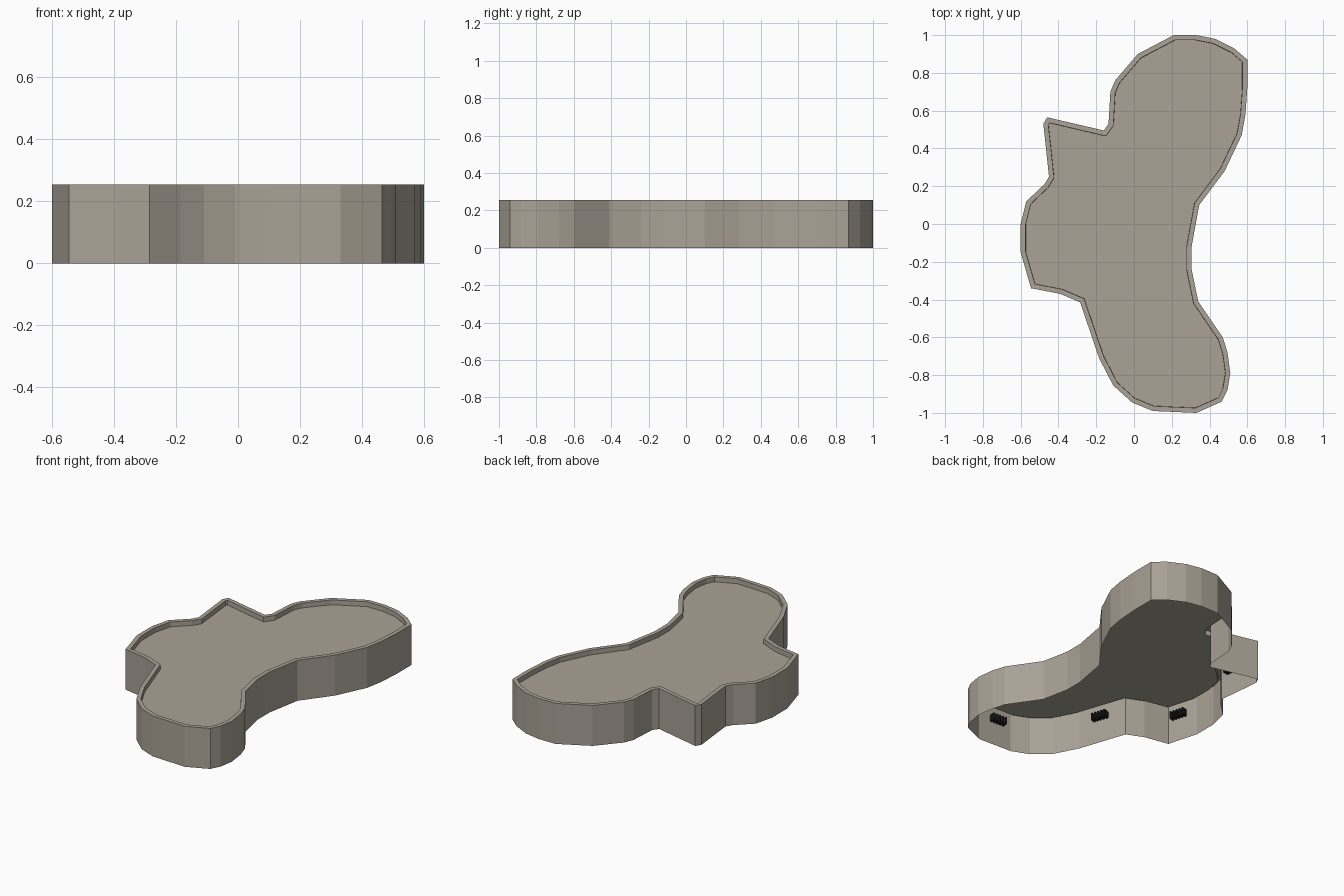
import bpy, bmesh
from mathutils import Vector, Matrix

if "Cube" in bpy.data.objects:
    bpy.data.objects.remove(bpy.data.objects["Cube"], do_unlink=True)

HEIGHT, FLOOR, RIM = 0.255, 0.225, 0.026

# Curved basin outline, counter-clockwise from the back left corner
OUTLINE = [Vector(p) for p in (
    (.60, .87), (.53, .93), (.43, .98), (.33, 1), (.21, 1), (.02, .90),
    (-.10, .76), (-.125, .70), (-.135, .53), (-.16, .495), (-.46, .565),
    (-.48, .53), (-.45, .25), (-.475, .21), (-.57, .12), (-.60, 0),
    (-.60, -.15), (-.545, -.34), (-.39, -.37), (-.285, -.415),
    (-.185, -.71), (-.11, -.855), (-.01, -.945), (.10, -.99), (.33, -1),
    (.465, -.94), (.495, -.88), (.51, -.79), (.495, -.68), (.47, -.60),
    (.34, -.41), (.305, -.24), (.305, -.12), (.345, .10), (.48, .28),
    (.57, .47), (.59, .58), (.60, .72))]


def material(name, rgb):
    mat = bpy.data.materials.new(name)
    mat.use_nodes = True
    colour = (*rgb, 1)
    mat.diffuse_color = colour
    mat.node_tree.nodes["Principled BSDF"].inputs["Base Color"].default_value = colour
    return mat


def make_object(name, bm, mat):
    mesh = bpy.data.meshes.new(name)
    bm.to_mesh(mesh)
    bm.free()
    mesh.materials.append(mat)
    obj = bpy.data.objects.new(name, mesh)
    bpy.context.collection.objects.link(obj)
    return obj


stone = material("warm grey stone", (.40, .36, .305))
black = material("black fitting", (.015, .015, .015))

# Basin: shallow floor inside a raised rim, with a skirt that is open below
bm = bmesh.new()
floor = bm.faces.new([bm.verts.new((p.x, p.y, HEIGHT)) for p in OUTLINE])
skirt = bmesh.ops.extrude_edge_only(bm, edges=list(floor.edges))
for v in skirt["geom"]:
    if isinstance(v, bmesh.types.BMVert):
        v.co.z = 0
for width in (RIM, .001):
    bmesh.ops.inset_region(bm, faces=[floor], thickness=width,
                           use_even_offset=True, use_boundary=True)
for v in floor.verts:
    v.co.z = FLOOR
bmesh.ops.recalc_face_normals(bm, faces=bm.faces)
if floor.normal.z < 0:
    bmesh.ops.reverse_faces(bm, faces=bm.faces)
make_object("basin", bm, stone)


def add_box(bm, size, place):
    bmesh.ops.create_cube(bm, size=1, matrix=Matrix.Translation(place) @ Matrix.Diagonal((*size, 1)))


# Ribbed fittings on the inside of the skirt: outline edge and position along it
for number, (edge, t) in enumerate(
        ((23, .45), (19, .53), (16, .6), (11, .65), (32, .5), (34, .3)), 1):
    a, b = OUTLINE[edge], OUTLINE[edge + 1]
    along = (b - a).normalized()
    inward = Vector((-along.y, along.x))
    spot = a.lerp(b, t) + inward * .003
    bm = bmesh.new()
    add_box(bm, (.10, .02, .035), (0, .01, 0))
    for i in range(5):
        add_box(bm, (.01, .036, .045), ((i - 2) * .021, .018, 0))
    fitting = make_object(f"wall_fitting_{number}", bm, black)
    fitting.matrix_world = Matrix((
        (along.x, inward.x, 0, spot.x), (along.y, inward.y, 0, spot.y),
        (0, 0, 1, .165), (0, 0, 0, 1)))
